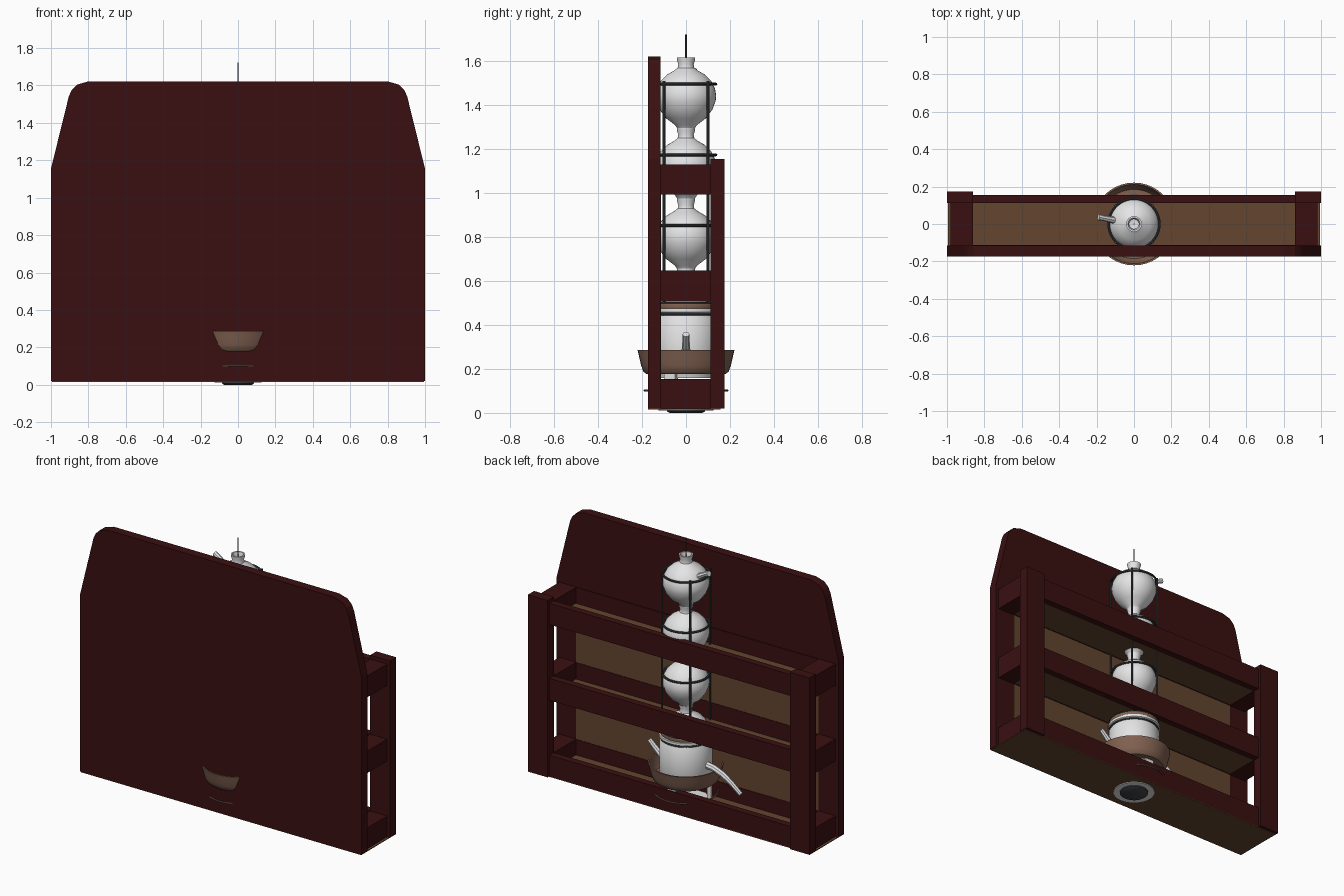
import bpy, bmesh, math
from mathutils import Vector

if "Cube" in bpy.data.objects:
    bpy.data.objects.remove(bpy.data.objects["Cube"])


def mat(name, r, g, b):
    m = bpy.data.materials.new(name)
    m.diffuse_color = (r, g, b, 1)
    m.use_nodes = True
    m.node_tree.nodes["Principled BSDF"].inputs["Base Color"].default_value = m.diffuse_color
    return m


RED = mat("dark red wood", .042, .005, .0055)
BROWN = mat("brown board", .125, .06, .029)
WHITE = mat("white ceramic", .78, .78, .78)
CLAY = mat("clay brown", .22, .12, .082)
IRON = mat("dark iron", .05, .055, .06)
CORD = mat("brown cord", .07, .045, .035)


def finish(name, bm, m):
    me = bpy.data.meshes.new(name)
    bmesh.ops.recalc_face_normals(bm, faces=bm.faces)
    bm.to_mesh(me)
    bm.free()
    ob = bpy.data.objects.new(name, me)
    bpy.context.collection.objects.link(ob)
    me.materials.append(m)
    return ob


def smooth(ob):
    bpy.ops.object.select_all(action='DESELECT')
    ob.select_set(True)
    bpy.context.view_layer.objects.active = ob
    bpy.ops.object.shade_smooth_by_angle(angle=math.radians(35))


def box(name, x, y, z, m):
    bm = bmesh.new()
    bmesh.ops.create_cube(bm, size=1)
    for v in bm.verts:
        for i, (a, b) in enumerate((x, y, z)):
            v.co[i] = a if v.co[i] < 0 else b
    return finish(name, bm, m)


def lathe(name, prof, m, z0=0, n=40):
    bm = bmesh.new()
    vs = [bm.verts.new((r, 0, z + z0)) for r, z in prof]
    es = [bm.edges.new(p) for p in zip(vs, vs[1:])]
    bmesh.ops.spin(bm, geom=vs + es, cent=(0, 0, 0), axis=(0, 0, 1),
                   angle=2 * math.pi, steps=n, use_merge=True)
    bmesh.ops.remove_doubles(bm, verts=bm.verts, dist=1e-5)
    ob = finish(name, bm, m)
    smooth(ob)
    return ob


def tube(name, pts, m, depth, cyclic=False):
    """Tapered tube; each point is x, y, z, radius factor."""
    cu = bpy.data.curves.new(name, 'CURVE')
    cu.dimensions = '3D'
    cu.bevel_depth, cu.bevel_resolution, cu.use_fill_caps = depth, 2, True
    sp = cu.splines.new('POLY')
    sp.points.add(len(pts) - 1)
    for p, (x, y, z, r) in zip(sp.points, pts):
        p.co, p.radius = (x, y, z, 1), r
    sp.use_cyclic_u = cyclic
    ob = bpy.data.objects.new(name, cu)
    bpy.context.collection.objects.link(ob)
    ob.data.materials.append(m)
    bpy.ops.object.select_all(action='DESELECT')
    ob.select_set(True)
    bpy.context.view_layer.objects.active = ob
    bpy.ops.object.convert(target='MESH')
    smooth(bpy.context.object)


def ring(name, r, z, m, depth):
    tube(name, [(r * math.cos(a), r * math.sin(a), z, 1)
                for a in (i * math.tau / 40 for i in range(40))], m, depth, True)


# tall panel with sloped and rounded upper corners
half = [(1, .02), (1, 1.155), (.905, 1.54), (.89, 1.575), (.86, 1.605), (.80, 1.622)]
outline = half + [(-x, z) for x, z in reversed(half)]
bm = bmesh.new()
f = bm.faces.new([bm.verts.new((x, -.174, z)) for x, z in outline])
ext = bmesh.ops.extrude_face_region(bm, geom=[f])
bmesh.ops.translate(bm, vec=(0, .058, 0),
                    verts=[v for v in ext['geom'] if isinstance(v, bmesh.types.BMVert)])
finish("tall_panel", bm, RED)

# frame rails, boards and posts
for i, (a, b) in enumerate(((.02, .155), (.507, .648), (.993, 1.13))):
    box(f"open_side_rail_{i}", (-.98, .98), (.112, .156), (a, b), RED)
    box(f"panel_rail_{i}", (-.87, .87), (-.118, -.111), (a, b), RED)
    box(f"shelf_board_{i}", (-.87, .87), (-.114, .113), (a + .003, a + .035), BROWN)
    for s, x in (("left", (-.98, -.86)), ("right", (.86, .98))):
        box(f"{s}_end_rail_{i}", x, (-.117, .115), (a, b), RED)
for s, x in (("left", (-1, -.86)), ("right", (.86, 1))):
    box(f"{s}_post", x, (.112, .175), (.02, 1.155), RED)
for i, z in enumerate(((.15, .51), (.645, .995))):
    box(f"lining_{i}", (-.86, .86), (-.118, -.114), z, BROWN)
box("underside", (-.995, .995), (-.172, .156), (.016, .021), BROWN)

# stacked round pots with lips
pot = [(0, 0), (.04, 0), (.05, .015), (.09, .045), (.12, .085), (.135, .125),
       (.137, .15), (.132, .18), (.115, .215), (.085, .245), (.055, .262),
       (.038, .275), (.035, .29), (.041, .31), (.042, .321), (.033, .321),
       (.026, .30), (.026, .27), (0, .265)]
for i in range(4):
    lathe(f"round_pot_{i}", pot, WHITE, .335 + .32 * i)
tube("top_pot_spout", [(-.08, .015, 1.49, 1.2), (-.13, .025, 1.525, 1),
                       (-.165, .032, 1.545, .9), (-.19, .037, 1.555, 1)], WHITE, .017)
tube("top_cord", [(0, 0, 1.55, 1), (0, 0, 1.722, 1)], CORD, .004)

# iron cage round the pots
for i, (sx, sy) in enumerate(((1, 1), (1, -1), (-1, 1), (-1, -1))):
    tube(f"cage_rod_{i}", [(.1 * sx, .1 * sy, .43, 1), (.1 * sx, .1 * sy, 1.51, 1)], IRON, .0065)
for i in range(3):
    ring(f"cage_ring_{i}", .136, .852 + .322 * i, IRON, .0065)

# cooking vessel, rim and spouts
lathe("vessel", [(0, .158), (.135, .158), (.14, .18), (.155, .21), (.155, .43), (.145, .445),
                 (.145, .452), (.158, .458), (.158, .474), (.14, .478), (0, .478)], WHITE)
lathe("rim_band", [(.10, .476), (.15, .476), (.153, .485), (.15, .497), (.10, .497)], CLAY)
ring("rim_wire", .147, .5, IRON, .005)
ring("neck_wire", .149, .448, IRON, .005)
tube("short_spout", [(.13, 0, .25, 1.3), (.18, 0, .285, 1.1), (.22, 0, .32, .95),
                     (.26, 0, .358, .85)], WHITE, .018)
tube("long_spout", [(-.13, 0, .305, 1.2), (-.2, 0, .295, 1.1), (-.26, 0, .272, 1),
                    (-.32, 0, .235, .85), (-.39, 0, .178, .75)], WHITE, .019)

# bowl round the vessel and wire hoop under it
lathe("bowl", [(0, .178), (.182, .178), (.194, .188), (.204, .215), (.212, .25), (.221, .287),
               (.212, .287), (.198, .22), (.185, .2), (0, .2)], CLAY)
ring("lower_hoop", .188, .102, CLAY, .005)

# three legs and the hearth dish
for i in range(3):
    leg = box(f"leg_{i}", (-.03, .03), (.125, .15), (.02, .18), WHITE)
    leg.rotation_euler.z = i * math.tau / 3
lathe("hearth_flange", [(0, .012), (.124, .012), (.127, .02), (.127, .06), (0, .06)], WHITE)
lathe("hearth_dish", [(0, 0), (.075, 0), (.085, .006), (.088, .015), (0, .015)], IRON)
